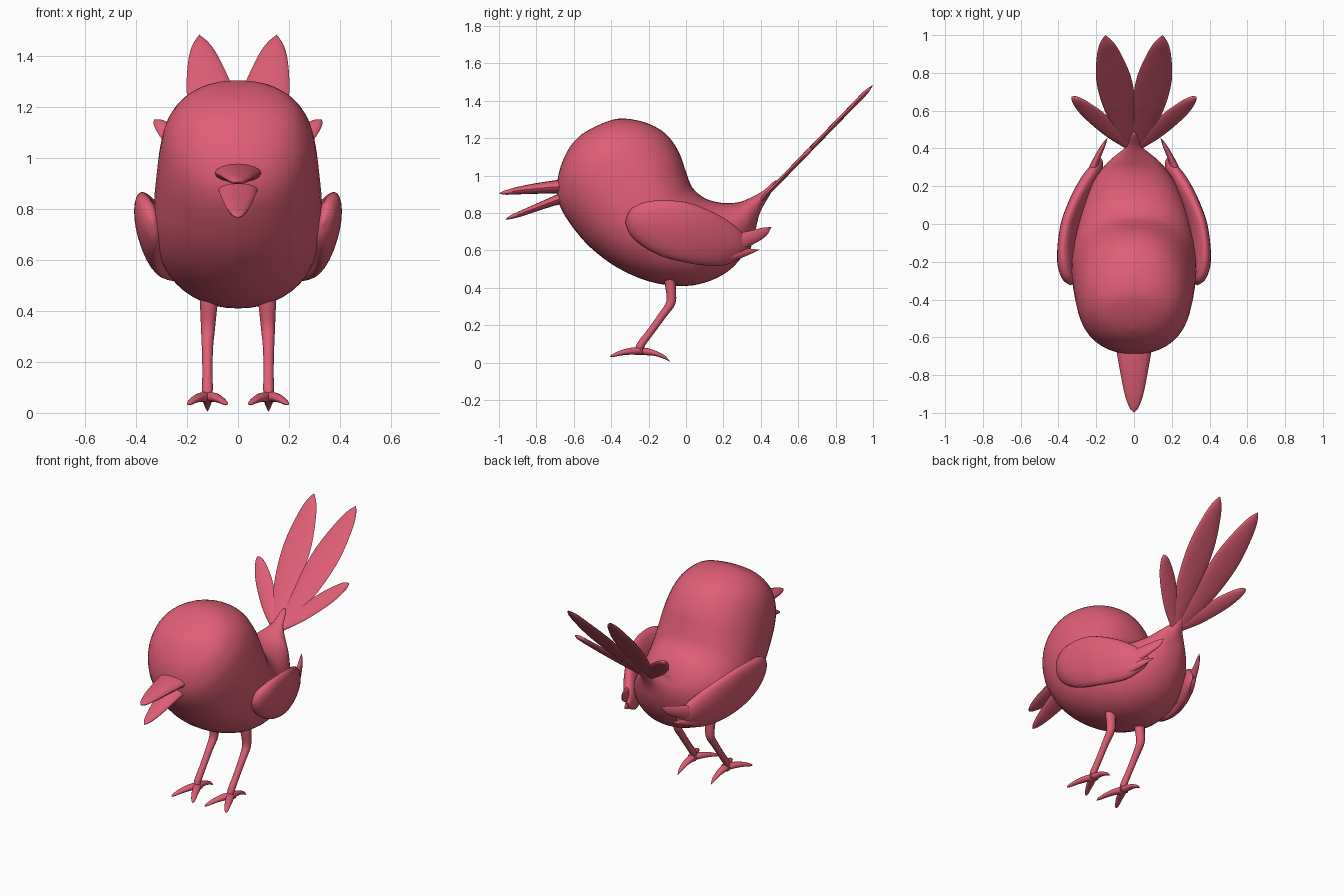
import bpy, bmesh, math
from mathutils import Vector as V

pink = bpy.data.materials.new("rose pink")
pink.diffuse_color = (0.74, 0.112, 0.178, 1)


def spline(rows, steps):
    """Catmull-Rom interpolation through rows of vectors."""
    out, n = [], len(rows)
    for i in range(n - 1):
        quad = [rows[max(0, i - 1)], rows[i], rows[i + 1], rows[min(n - 1, i + 2)]]
        for s in range(steps):
            t = s / steps
            out.append([0.5 * (2 * p1 + (p2 - p0) * t + (2 * p0 - 5 * p1 + 4 * p2 - p3) * t * t
                               + (3 * p1 - p0 - 3 * p2 + p3) * t ** 3)
                        for p0, p1, p2, p3 in zip(*quad)])
    return out + [rows[-1]]


def loft(name, rows, sides=16, steps=4, power=1.0, side=1):
    """Skin through elliptical sections, each (centre, half axis, half axis)."""
    bm = bmesh.new()
    rings = []
    for c, a, b in spline(rows, steps):
        ring = []
        for k in range(sides):
            u = 2 * math.pi * k / sides
            cu, su = (math.copysign(abs(f) ** power, f) for f in (math.cos(u), math.sin(u)))
            p = c + a * cu + b * su
            ring.append(bm.verts.new((p.x * side, p.y, p.z)))
        rings.append(ring)
    for r, q in zip(rings, rings[1:]):
        for k in range(sides):
            j = (k + 1) % sides
            bm.faces.new((r[k], r[j], q[j], q[k]))
    bm.faces.new(rings[0])
    bm.faces.new(rings[-1])
    bmesh.ops.remove_doubles(bm, verts=bm.verts, dist=1e-4)
    bmesh.ops.recalc_face_normals(bm, faces=bm.faces)
    me = bpy.data.meshes.new(name)
    bm.to_mesh(me)
    bm.free()
    me.materials.append(pink)
    ob = bpy.data.objects.new(name, me)
    bpy.context.collection.objects.link(ob)
    bpy.context.view_layer.objects.active = ob
    ob.select_set(True)
    bpy.ops.object.shade_smooth_by_angle(angle=math.radians(50))
    ob.select_set(False)
    return ob


def profile(points):
    """Sections from (top y, top z, bottom y, bottom z, half width)."""
    return [(V((0, (ty + by) / 2, (tz + bz) / 2)), V((0, (ty - by) / 2, (tz - bz) / 2)), V((w, 0, 0)))
            for ty, tz, by, bz, w in points]


def blade(points, normal):
    """Sections from (x, y, z, half width, half thickness) along a path."""
    rows = []
    for i, (x, y, z, w, t) in enumerate(points):
        d = V(points[min(i + 1, len(points) - 1)][:3]) - V(points[max(i - 1, 0)][:3])
        a = V(normal).cross(d).normalized()
        rows.append((V((x, y, z)), a * w, d.cross(a).normalized() * t))
    return rows


# Head and body in one smooth skin
loft("body", profile([
    (-.56, 1.22, -.56, 1.22, 0), (-.48, 1.265, -.62, 1.155, .12),
    (-.36, 1.305, -.67, 1.05, .22), (-.22, 1.285, -.69, .94, .28),
    (-.11, 1.225, -.675, .84, .305), (-.04, 1.13, -.61, .73, .32),
    (0, 1.02, -.51, .615, .33), (.035, .935, -.37, .51, .328),
    (.10, .88, -.2, .435, .31), (.17, .858, -.03, .41, .28),
    (.23, .853, .10, .428, .245), (.29, .86, .22, .485, .195),
    (.34, .88, .31, .58, .14), (.38, .90, .365, .69, .085),
    (.42, .925, .395, .80, .042), (.47, .97, .45, .90, .02),
    (.49, .97, .49, .97, 0)]), sides=40, power=.95)

# Open beak
loft("upper_beak", profile([
    (-.62, .985, -.62, .90, .10), (-.70, .975, -.70, .905, .088),
    (-.80, .960, -.80, .903, .070), (-.90, .940, -.90, .900, .050),
    (-.97, .920, -.97, .898, .025), (-1, .906, -1, .906, 0)]))
loft("lower_beak", profile([
    (-.60, .94, -.60, .85, .085), (-.70, .895, -.68, .845, .075),
    (-.79, .855, -.78, .815, .060), (-.88, .815, -.87, .785, .042),
    (-.94, .787, -.935, .768, .022), (-.966, .766, -.966, .766, 0)]))

# Wing sections: y, top z, bottom z, outer x
wing = [(-.325, .75, .75, .385), (-.295, .82, .68, .39), (-.22, .858, .615, .40),
        (-.12, .868, .565, .398), (0, .858, .535, .38), (.10, .825, .52, .347),
        (.20, .775, .52, .302), (.28, .715, .55, .262), (.33, .66, .585, .235),
        (.35, .62, .62, .225)]
wing_rows = [(V((x - .05, y, (t + b) / 2)), V((.028 * (t - b) / .3, 0, (t - b) / 2)),
              V((.05 * min(1, (t - b) / .2), 0, 0))) for y, t, b, x in wing]


def slope(points):
    """Lay tail feather points (x, y, half width) on the raised tail plane."""
    return blade([(x, y, .92 + (y - .45) * 1.027, w, .012 if w else 0)
                  for x, y, w in points], (0, -.716, .698))


for tag, s in (("left", -1), ("right", 1)):
    loft(tag + "_wing", wing_rows, sides=24, side=s)
    # Wing tip feathers
    loft(tag + "_wing_feather_upper", blade([
        (.25, .16, .64, .05, .03), (.225, .27, .645, .048, .024), (.19, .36, .673, .036, .016),
        (.16, .42, .70, .024, .010), (.14, .457, .725, 0, 0)], (.9, .43, 0)), side=s)
    loft(tag + "_wing_feather_lower", blade([
        (.25, .14, .57, .04, .03), (.225, .25, .578, .032, .024), (.195, .33, .593, .018, .014),
        (.17, .392, .604, 0, 0)], (.9, .43, 0)), side=s)

    # Tail feathers
    loft(tag + "_tail_feather_long", slope([
        (.01, .38, .025), (.045, .50, .06), (.08, .64, .088), (.108, .77, .093),
        (.132, .89, .066), (.145, .96, .036), (.152, 1, 0)]), side=s)
    loft(tag + "_tail_feather_short", slope([
        (.01, .40, .02), (.10, .475, .045), (.19, .555, .053), (.26, .615, .045),
        (.31, .66, .024), (.33, .675, 0)]), side=s)

    # Leg with bent knee
    loft(tag + "_leg", blade([
        (.112, -.085, .50, .042, .034), (.115, -.084, .42, .034, .029), (.118, -.08, .325, .027, .025),
        (.12, -.125, .255, .022, .021), (.12, -.19, .165, .02, .02), (.12, -.245, .09, .021, .021),
        (.12, -.25, .055, .016, .02)], (0, -1, 0)), sides=12, side=s)

    # Two splayed front toes and one back toe
    for name, dx in (("inner", -1), ("outer", 1)):
        loft(f"{tag}_{name}_toe", blade([
            (.12 - dx * .01, -.225, .06, .024, .02), (.12 + dx * .02, -.285, .062, .024, .019),
            (.12 + dx * .048, -.345, .053, .019, .014), (.12 + dx * .07, -.39, .038, .011, .008),
            (.12 + dx * .077, -.407, .031, 0, 0)], (0, 0, 1)), sides=12, side=s)
    loft(tag + "_back_toe", blade([
        (.12, -.275, .06, .024, .02), (.12, -.22, .06, .024, .02), (.12, -.165, .05, .019, .014),
        (.12, -.115, .029, .012, .009), (.12, -.085, .004, 0, 0)], (0, 0, 1)), sides=12, side=s)
